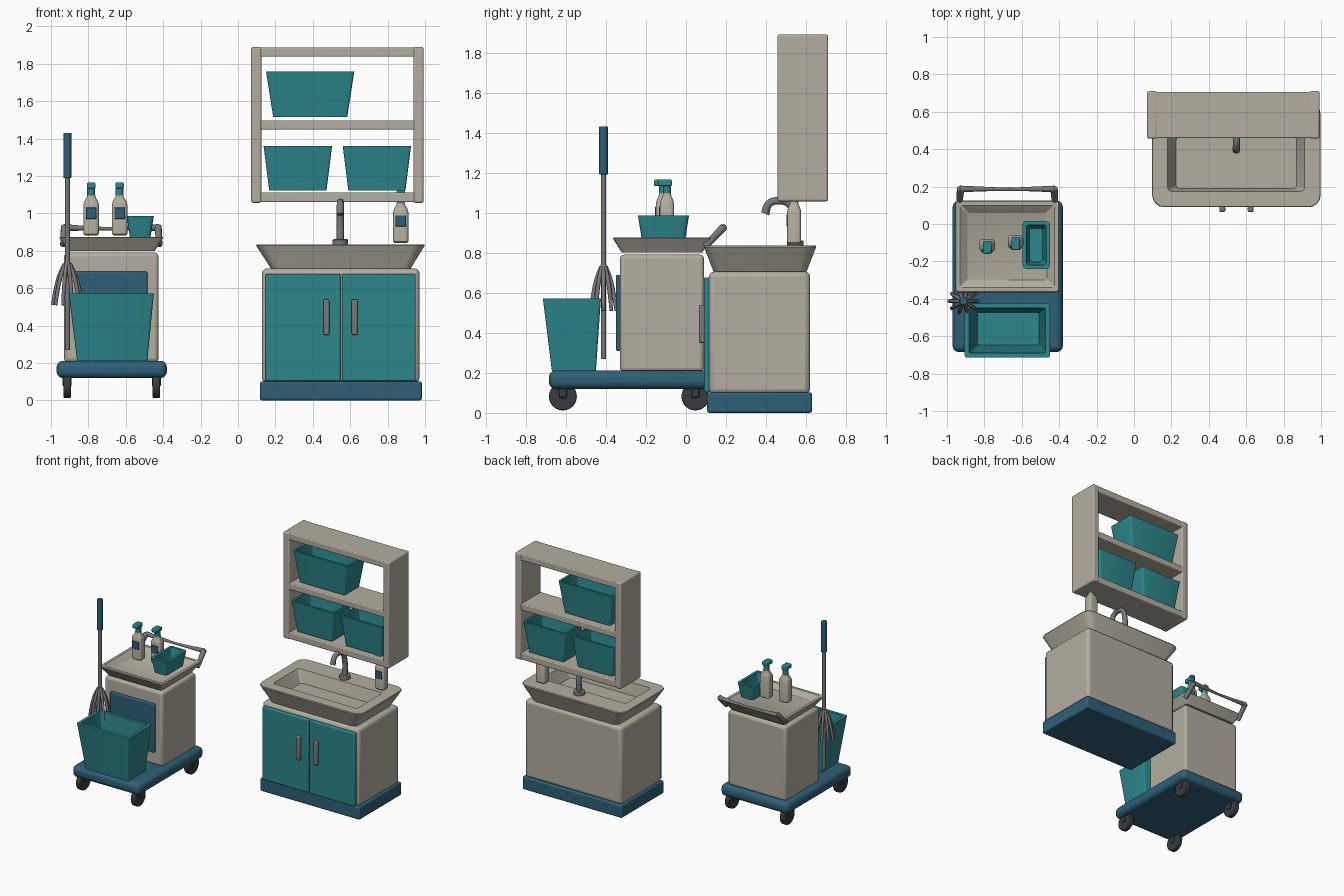
import bpy, bmesh, math
from mathutils import Vector, Matrix

if "Cube" in bpy.data.objects:
    bpy.data.objects.remove(bpy.data.objects["Cube"])


def mat(name, r, g, b):
    m = bpy.data.materials.new(name)
    m.diffuse_color = (r, g, b, 1)
    m.use_nodes = True
    m.node_tree.nodes["Principled BSDF"].inputs["Base Color"].default_value = m.diffuse_color
    return m


CREAM = mat("cream", 0.45, 0.42, 0.35)
TEAL = mat("teal", 0.025, 0.24, 0.26)
BLUE = mat("blue", 0.028, 0.115, 0.185)
STEEL = mat("steel", 0.19, 0.19, 0.20)
DARK = mat("dark", 0.04, 0.045, 0.05)


def finish(name, bm, m, bevel=0, seg=3):
    bmesh.ops.recalc_face_normals(bm, faces=bm.faces)
    me = bpy.data.meshes.new(name)
    bm.to_mesh(me)
    bm.free()
    me.materials.append(m)
    ob = bpy.data.objects.new(name, me)
    bpy.context.collection.objects.link(ob)
    if bevel:
        b = ob.modifiers.new("bevel", 'BEVEL')
        b.width, b.segments, b.limit_method = bevel, seg, 'ANGLE'
    bpy.ops.object.select_all(action='DESELECT')
    ob.select_set(True)
    bpy.context.view_layer.objects.active = ob
    bpy.ops.object.shade_smooth_by_angle(angle=math.radians(35))
    return ob


def box(name, x0, x1, y0, y1, z0, z1, m, bevel=0.01, seg=3):
    bm = bmesh.new()
    bmesh.ops.create_cube(bm, size=1)
    bmesh.ops.scale(bm, vec=(x1 - x0, y1 - y0, z1 - z0), verts=bm.verts)
    bmesh.ops.translate(bm, vec=((x0 + x1) / 2, (y0 + y1) / 2, (z0 + z1) / 2), verts=bm.verts)
    return finish(name, bm, m, bevel, seg)


def rounded_loop(bm, rect, z, r, n=5):
    x0, x1, y0, y1 = rect
    vs = []
    for i, (cx, cy) in enumerate([(x1 - r, y1 - r), (x0 + r, y1 - r), (x0 + r, y0 + r), (x1 - r, y0 + r)]):
        for k in range(n):
            a = math.pi / 2 * (i + k / (n - 1))
            vs.append(bm.verts.new((cx + r * math.cos(a), cy + r * math.sin(a), z)))
    return vs


def loft(name, sections, m):
    """sections: list of (rect, z, corner radius)"""
    bm = bmesh.new()
    loops = [rounded_loop(bm, *s) for s in sections]
    for a, b in zip(loops, loops[1:]):
        for i in range(len(a)):
            j = (i + 1) % len(a)
            bm.faces.new((a[i], a[j], b[j], b[i]))
    bm.faces.new(loops[0])
    bm.faces.new(loops[-1])
    return finish(name, bm, m)


def inset(r, d):
    return (r[0] + d, r[1] - d, r[2] + d, r[3] - d)


def tub(name, top, bottom, z0, z1, m, wall=0.015, r=0.012):
    loft(name, [(bottom, z0, r), (top, z1, r), (inset(top, wall), z1, r * .7),
                (inset(bottom, wall), z0 + wall, r * .7)], m)


def rod(name, p, q, r, m, r2=None, n=16, bevel=0):
    p, q = Vector(p), Vector(q)
    d = q - p
    bm = bmesh.new()
    bmesh.ops.create_cone(bm, cap_ends=True, segments=n, radius1=r, radius2=r if r2 is None else r2, depth=d.length)
    rot = d.to_track_quat('Z', 'Y').to_matrix().to_4x4()
    bmesh.ops.transform(bm, matrix=Matrix.Translation((p + q) / 2) @ rot, verts=bm.verts)
    return finish(name, bm, m, bevel, 2)


def tube(name, pts, radii, m):
    cu = bpy.data.curves.new(name, 'CURVE')
    cu.dimensions, cu.bevel_depth, cu.bevel_resolution = '3D', 1, 2
    cu.use_fill_caps, cu.resolution_u = True, 5
    s = cu.splines.new('BEZIER')
    s.bezier_points.add(len(pts) - 1)
    for b, p, r in zip(s.bezier_points, pts, radii):
        b.co, b.radius = p, r
        b.handle_left_type = b.handle_right_type = 'AUTO'
    cu.materials.append(m)
    ob = bpy.data.objects.new(name, cu)
    bpy.context.collection.objects.link(ob)
    bpy.ops.object.select_all(action='DESELECT')
    ob.select_set(True)
    bpy.context.view_layer.objects.active = ob
    bpy.ops.object.convert(target='MESH')
    bpy.ops.object.shade_smooth_by_angle(angle=math.radians(50))


def bottle(name, x, y, z):
    w, d = 0.041, 0.035
    full = (x - w, x + w, y - d, y + d)
    neck = (x - .022, x + .022, y - .02, y + .02)
    loft(name + "_body", [(inset(full, .008), z, .015), (full, z + .008, .018), (full, z + .165, .018),
                          (inset(full, .006), z + .185, .018), (neck, z + .205, .016), (neck, z + .215, .016)], CREAM)
    box(name + "_label", x - .028, x + .028, y - d - .004, y - d + .006, z + .088, z + .148, BLUE, .002, 1)
    rod(name + "_collar", (x, y, z + .21), (x, y, z + .25), .021, TEAL)
    box(name + "_pump", x - .023, x + .023, y - .045, y + .025, z + .25, z + .282, TEAL, .007, 2)


# cart: base, body, front panel
box("cart_base", -.97, -.38, -.685, .125, .12, .212, BLUE, .035, 4)
box("cart_body", -.93, -.425, -.33, .09, .205, .79, CREAM, .02)
box("cart_panel", -.87, -.485, -.35, -.325, .31, .69, BLUE, .008)

# cart wheels with forks
for i, x in enumerate((-.913, -.437)):
    for j, y in enumerate((-.615, .047)):
        rod(f"wheel_{i}{j}", (x - .019, y, .082), (x + .019, y, .082), .07, DARK, n=24, bevel=.006)
        box(f"wheel_fork_{i}{j}", x - .024, x + .024, y - .02, y + .02, .075, .13, DARK, .004, 1)

# cart tray and push handle
tt, tb = (-.955, -.4, -.365, .125), (-.905, -.445, -.32, .08)
loft("cart_tray", [(tb, .8, .015), (tt, .87, .015), (inset(tt, .004), .875, .012), (inset(tt, .025), .875, .01),
                   (inset(tt, .065), .84, .01)], CREAM)
for i, x in enumerate((-.935, -.42)):
    rod(f"handle_arm_{i}", (x, .095, .83), (x + (.008 if i == 0 else -.008), .19, .93), .016, STEEL, .02, 12, .003)
tube("handle_bar", [(-.93, .187, .925), (-.8, .187, .92), (-.675, .185, .918), (-.55, .187, .92), (-.425, .187, .925)],
     [.018, .012, .009, .012, .018], STEEL)

# items on the cart
bottle("cart_bottle_a", -.785, -.115, .883)
bottle("cart_bottle_b", -.633, -.095, .883)
tub("cart_basket", (-.595, -.45, -.24, .015), (-.578, -.468, -.222, -.003), .872, .987, TEAL, .02, .02)

# bucket
tub("bucket", (-.905, -.45, -.715, -.425), (-.86, -.485, -.67, -.45), .21, .572, TEAL, .024, .012)

# mop: pole, grip, strands
mx, my = -.912, -.412
rod("mop_pole", (mx, my, .27), (mx, my, 1.2), .0135, STEEL)
rod("mop_grip", (mx, my, 1.19), (mx, my, 1.43), .022, BLUE, bevel=.004)
rod("mop_socket", (mx, my, .69), (mx, my, .74), .026, STEEL, .015)
for k in range(10):
    a = 2 * math.pi * k / 10
    c, s = math.cos(a), math.sin(a)
    tube(f"mop_strand_{k}", [(mx + c * r, my + s * r * .85, z) for r, z in
                             ((.015, .73), (.042, .67), (.066, .58), (.078, .51))], [.01, .011, .0105, .009], STEEL)

# sink cabinet
box("cabinet_plinth", .117, .983, .105, .63, 0, .102, BLUE, .012)
box("cabinet_body", .128, .97, .115, .62, .095, .705, CREAM, .025)
for i, (x0, x1, hx) in enumerate(((.147, .547, .472), (.555, .95, .624))):
    box(f"cabinet_door_{i}", x0, x1, .09, .12, .103, .677, TEAL, .008)
    box(f"door_handle_{i}", hx - .016, hx + .016, .064, .095, .35, .54, STEEL, .008, 2)

# sink basin
loft("sink", [((.18, .92, .14, .6), .7, .04), ((.097, .998, .09, .65), .828, .065), ((.1, .995, .093, .647), .835, .063),
              ((.18, .912, .175, .49), .835, .02), ((.225, .87, .19, .465), .74, .02)], CREAM)

# faucet
rod("faucet_base", (.547, .545, .83), (.547, .545, .862), .041, STEEL, n=20, bevel=.005)
tube("faucet_spout", [(.547, .545, .85), (.547, .545, .97), (.547, .515, 1.045), (.547, .465, 1.06),
                      (.547, .415, 1.045), (.547, .395, .995)], [.021, .02, .019, .019, .019, .021], STEEL)
bottle("sink_bottle", .87, .54, .842)

# wall shelf, open at front and back
Y0, Y1 = .457, .71
box("shelf_side_left", .07, .125, Y0, Y1, 1.057, 1.89, CREAM)
box("shelf_side_right", .938, .992, Y0, Y1, 1.057, 1.89, CREAM)
for n, z0, z1 in (("bottom", 1.06, 1.112), ("middle", 1.448, 1.498), ("top", 1.838, 1.888)):
    box(f"shelf_{n}", .09, .97, Y0 + .003, Y1 - .003, z0, z1, CREAM, .006)

# shelf baskets
for i, (x0, x1, d, z0, z1) in enumerate(((.15, .622, .038, 1.515, 1.76), (.137, .503, .03, 1.122, 1.36),
                                         (.56, .925, .03, 1.122, 1.36))):
    tub(f"shelf_basket_{i}", (x0, x1, .468, .7), (x0 + d, x1 - d, .49, .678), z0, z1, TEAL)
